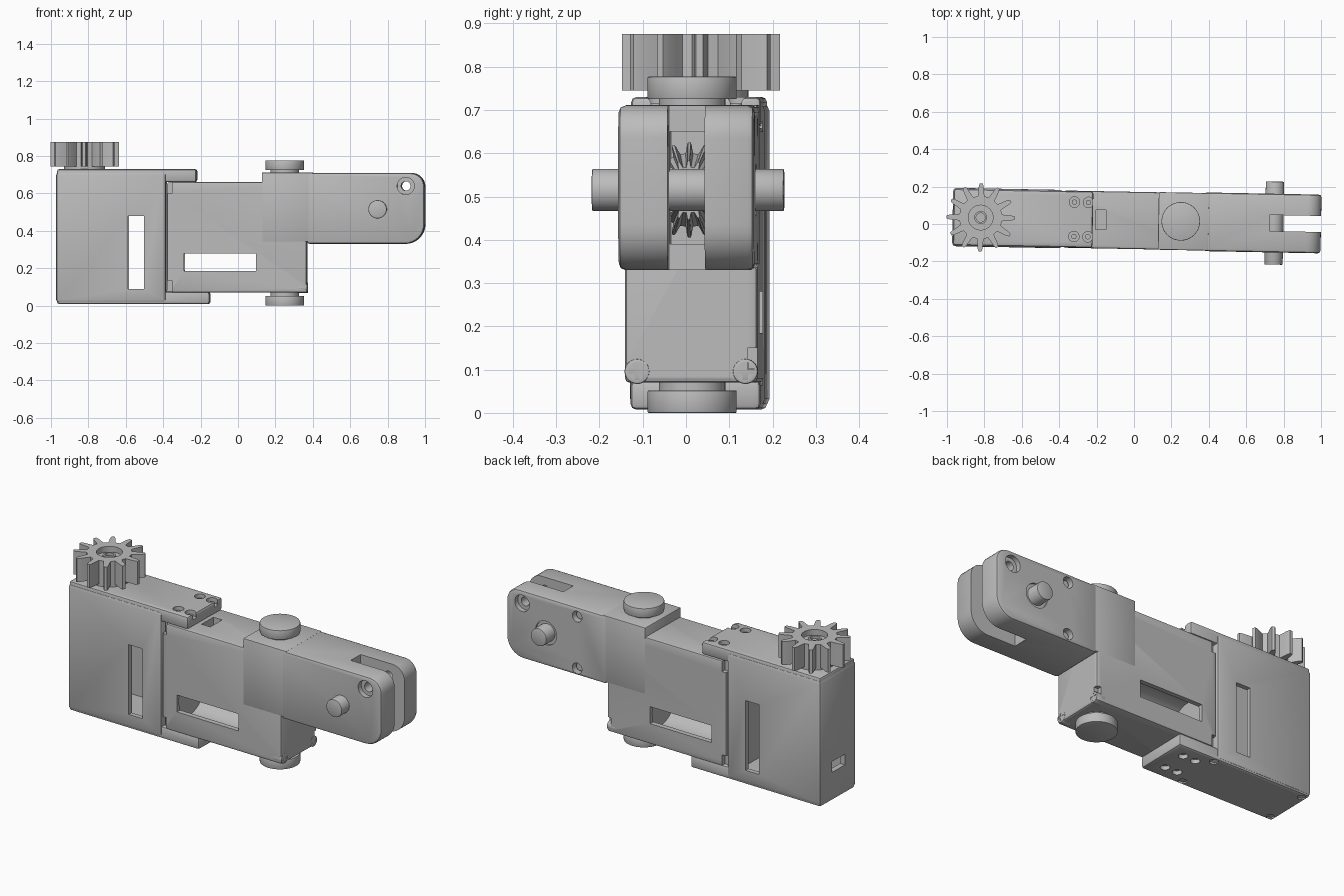
import bpy, bmesh, math
from mathutils import Matrix, Vector

if "Cube" in bpy.data.objects:
    bpy.data.objects.remove(bpy.data.objects["Cube"])

grey = bpy.data.materials.new("plain grey")
grey.use_nodes = True
grey.diffuse_color = (0.5, 0.5, 0.5, 1)
grey.node_tree.nodes["Principled BSDF"].inputs["Base Color"].default_value = (0.5, 0.5, 0.5, 1)
parts = []


def finish(bm, name, bevel=0.0, segments=2):
    bmesh.ops.recalc_face_normals(bm, faces=bm.faces)
    if bevel:
        edges = [e for e in bm.edges if e.calc_face_angle(0) > math.radians(40)]
        bmesh.ops.bevel(bm, geom=edges, offset=bevel, segments=segments, profile=0.5, affect='EDGES')
    mesh = bpy.data.meshes.new(name)
    bm.to_mesh(mesh)
    bm.free()
    mesh.materials.append(grey)
    obj = bpy.data.objects.new(name, mesh)
    bpy.context.collection.objects.link(obj)
    parts.append(obj)
    return obj


def box(name, xs, ys, zs, bevel=0.0):
    bm = bmesh.new()
    bmesh.ops.create_cube(bm, size=1)
    for v in bm.verts:
        v.co = Vector(r[0] + (c + 0.5) * (r[1] - r[0]) for c, r in zip(v.co, (xs, ys, zs)))
    return finish(bm, name, bevel)


def cylinder(name, axis, start, length, radius, bevel=0.0, sides=40):
    bm = bmesh.new()
    bmesh.ops.create_cone(bm, cap_ends=True, segments=sides, radius1=radius, radius2=radius, depth=length)
    bm.transform(Matrix.Translation((0, 0, length / 2)))
    turn = Vector((0, 0, 1)).rotation_difference(Vector(axis)).to_matrix().to_4x4()
    bm.transform(Matrix.Translation(start) @ turn)
    return finish(bm, name, bevel)


def prism(name, outline, depth, matrix, taper=1.0, bevel=0.0):
    """Extrude a flat outline along local z, optionally tapering it."""
    bm = bmesh.new()
    low = [bm.verts.new((x, y, 0)) for x, y in outline]
    high = [bm.verts.new((x * taper, y * taper, depth)) for x, y in outline]
    bm.faces.new(low[::-1])
    bm.faces.new(high)
    for i in range(len(low)):
        j = (i + 1) % len(low)
        bm.faces.new((low[i], low[j], high[j], high[i]))
    bm.transform(matrix)
    return finish(bm, name, bevel)


def cut(target, *cutters):
    for c in cutters:
        c.hide_render = True
        mod = target.modifiers.new("cut", 'BOOLEAN')
        mod.operation = 'DIFFERENCE'
        mod.solver = 'EXACT'
        mod.object = c
        with bpy.context.temp_override(object=target, active_object=target, selected_objects=[target]):
            bpy.ops.object.modifier_apply(modifier=mod.name)
        parts.remove(c)
        bpy.data.objects.remove(c)


def gear_outline(teeth, root, tip):
    pts = []
    for i in range(teeth):
        for frac, r in ((-.30, root), (-.22, root * .7 + tip * .3), (-.15, root * .25 + tip * .75), (-.08, tip),
                        (.08, tip), (.15, root * .25 + tip * .75), (.22, root * .7 + tip * .3), (.30, root)):
            a = math.tau * (i + frac) / teeth
            pts.append((r * math.cos(a), r * math.sin(a)))
    return pts


X, Y, Z = (1, 0, 0), (0, 1, 0), (0, 0, 1)
W = 0.156
SIDES = (-1, 1)

# Motor case with tall through slot and end port
case = box("motor_case", (-.97, -.382), (-W, W), (.015, .715), .018)
cut(case, box("cavity", (-.94, -.41), (-.13, .13), (.045, .68)),
    box("slot", (-.585, -.5), (-.3, .3), (.09, .48)),
    box("port", (-1, -.93), (-.055, .055), (.17, .23)))

# Covers above and below the case
top_cover = box("top_cover", (-.965, -.22), (-.15, .15), (.66, .73), .012)
cut(top_cover, box("underside", (-1, -.385), (-.3, .3), (.6, .70)))
bottom_cover = box("bottom_cover", (-.965, -.15), (-.15, .15), (.008, .075), .012)
cut(bottom_cover, box("upper_side", (-1, -.385), (-.3, .3), (.03, .1)))
for s in SIDES:
    for x in (-.32, -.245):
        cut(top_cover, cylinder("hole", Z, (x, s * .092, .70), .1, .028))
        cylinder("cover_screw", Z, (x, s * .092, .695), .02, .014)
        cut(bottom_cover, cylinder("hole", Z, (x + .01, s * .07, -.02), .05, .024))
    cut(bottom_cover, cylinder("hole", Z, (-.935, s * .12, -.02), .04, .02))
    cut(bottom_cover, cylinder("hole", Z, (-.385, s * .122, -.02), .04, .022))

# Middle body with tubular motor bay and long through slot
body = box("middle_body", (-.376, .37), (-.153, .153), (.07, .66), .01)
cut(body, cylinder("bay", X, (-.32, 0, .235), .47, .135),
    box("slot", (-.285, .1), (-.3, .3), (.185, .28)),
    box("wire_pocket", (-.205, -.15), (-.052, .052), (.6, .7)))
for s in SIDES:
    for z in (.035, .60):
        cut(body, box("notch", (-.4, -.35), (s * .153 - .025, s * .153 + .025), (z, z + .1)))
    cut(body, cylinder("screw_seat", X, (.335, s * .125, .096), .1, .036))
    head = cylinder("corner_screw", X, (.32, s * .125, .096), .052, .029, .004)
    cut(head, box("cross_a", (.36, .4), (s * .125 - .02, s * .125 + .02), (.09, .102)),
        box("cross_b", (.36, .4), (s * .125 - .006, s * .125 + .006), (.076, .116)))

# Raised bridge joining the body to the fork
box("bridge", (.13, .40), (-.154, .154), (.34, .712), .006)

# Fork arm with rounded end, gear pocket and gap
outline = [(.372, .33), (.372, .71)]
for cx, cz, r, a0 in ((.925, .635, .075, 90), (.895, .435, .105, 0)):
    for i in range(9):
        a = math.radians(a0 - i * 90 / 8)
        outline.append((cx + r * math.cos(a), cz + r * math.sin(a)))
upright = Matrix.Translation((0, .157, 0)) @ Matrix.Rotation(math.pi / 2, 4, 'X')
fork = prism("fork_arm", outline, .314, upright, bevel=.015)
cut(fork, box("gap", (.725, 1.1), (-.043, .043), (.2, .8)),
    box("gear_pocket", (.55, .74), (-.042, .042), (.39, .65)))
for s in SIDES:
    cut(fork, cylinder("counterbore", (0, s, 0), (.9, s * .13, .64), .1, .046),
        cylinder("bore", (0, s, 0), (.9, 0, .64), .3, .025))
for z in (.37, .66):
    cut(fork, cylinder("back_hole", Y, (.555, .12, z), .1, .03))
    cylinder("back_screw", Y, (.555, .1, z), .035, .02)
    cut(body, box("seam_notch", (.345, .4), (.13, .2), (z - .27 if z < .5 else .57, z - .22 if z < .5 else .62)))
cut(fork, cylinder("shaft_relief", Y, (.75, .147, .515), .1, .066))

# Cross shaft and the bevel gear behind it
cylinder("cross_shaft", Y, (.75, -.222, .515), .444, .049, .004)
facing = Matrix.Translation((.59, 0, .515)) @ Matrix.Rotation(math.pi / 2, 4, 'Y')
prism("bevel_gear", gear_outline(18, .085, .11), .09, facing, taper=.62)

# Pivot knobs above and below
for name, knob_z, neck_z in (("top", .725, .70), ("bottom", 0, .045)):
    cylinder(name + "_pivot_neck", Z, (.25, 0, neck_z), .03, .077)
    cylinder(name + "_pivot_knob", Z, (.25, 0, knob_z), .052, .103, .003, 56)

# Output gear on its collar
cylinder("gear_collar", Z, (-.82, 0, .715), .035, .11)
gear = prism("output_gear", gear_outline(12, .115, .183), .131, Matrix.Translation((-.82, 0, .745)))
cut(gear, cylinder("recess", Z, (-.82, 0, .845), .1, .066))
hub = cylinder("gear_hub", Z, (-.82, 0, .80), .06, .034)
cut(hub, cylinder("hub_bore", Z, (-.82, 0, .82), .1, .024))

# Slight yaw of the whole assembly, then shading
yaw = Matrix.Translation((0, .019, 0)) @ Matrix.Rotation(-.019, 4, 'Z')
bpy.ops.object.select_all(action='DESELECT')
for obj in parts:
    obj.data.transform(yaw)
    obj.select_set(True)
bpy.context.view_layer.objects.active = parts[0]
bpy.ops.object.shade_smooth_by_angle(angle=math.radians(30))
